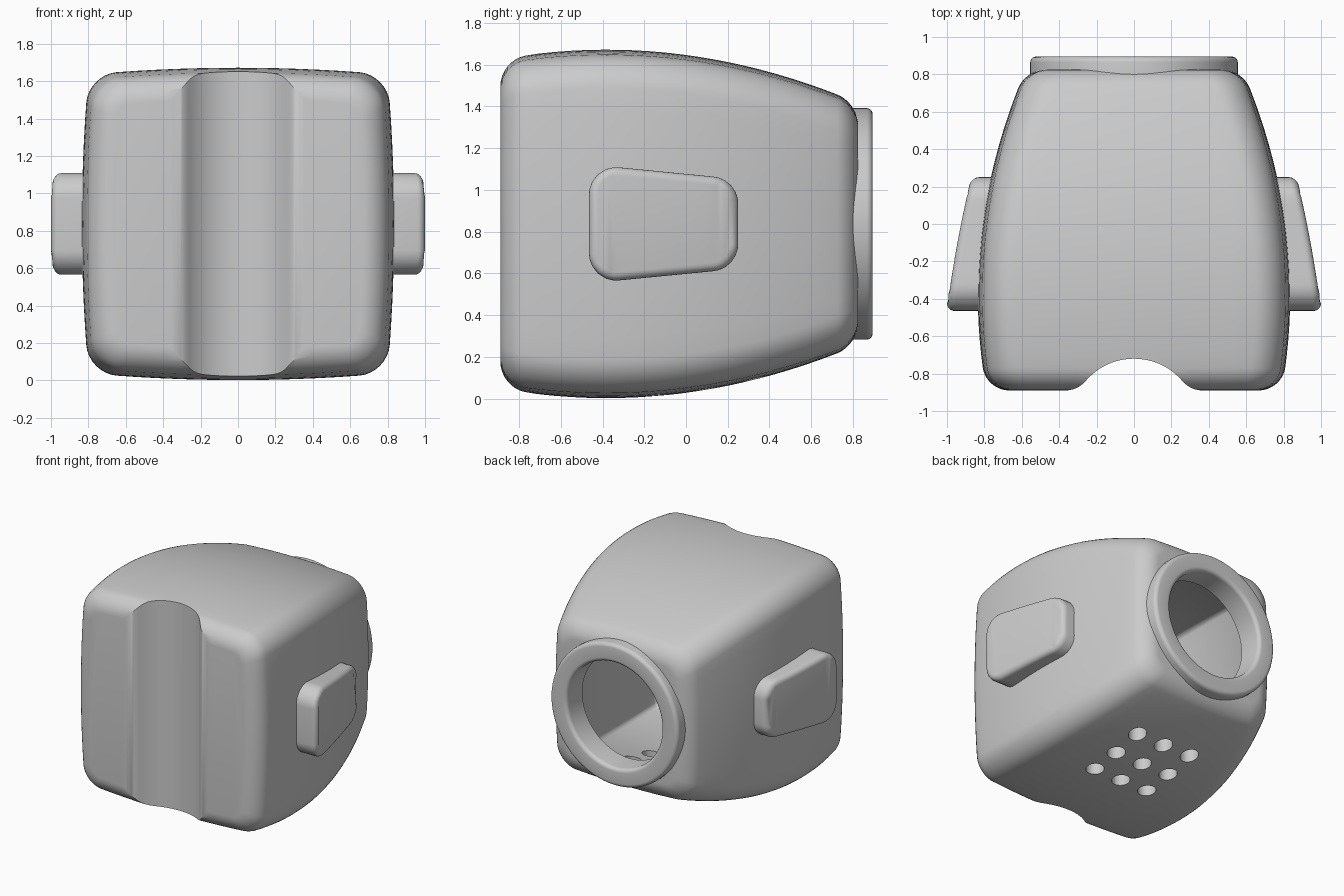
import bpy, bmesh, math
from mathutils import Vector, Matrix

if "Cube" in bpy.data.objects:
    bpy.data.objects.remove(bpy.data.objects["Cube"])

MID = 0.837          # height of the long axis
CROWN = 0.045        # outward bulge of each side

grey = bpy.data.materials.new("plain grey")
grey.use_nodes = True
grey.diffuse_color = (0.6, 0.6, 0.6, 1)
grey.node_tree.nodes["Principled BSDF"].inputs["Base Color"].default_value = (0.6, 0.6, 0.6, 1)


def make_object(name, bm):
    bmesh.ops.recalc_face_normals(bm, faces=bm.faces)
    mesh = bpy.data.meshes.new(name)
    bm.to_mesh(mesh)
    bm.free()
    mesh.materials.append(grey)
    obj = bpy.data.objects.new(name, mesh)
    bpy.context.collection.objects.link(obj)
    return obj


def select_only(obj):
    bpy.ops.object.select_all(action='DESELECT')
    obj.select_set(True)
    bpy.context.view_layer.objects.active = obj


def smooth(obj, angle=35):
    select_only(obj)
    bpy.ops.object.shade_smooth_by_angle(angle=math.radians(angle))


def cut(obj, cutter):
    mod = obj.modifiers.new("cut", 'BOOLEAN')
    mod.operation = 'DIFFERENCE'
    mod.solver = 'EXACT'
    mod.object = cutter
    select_only(obj)
    bpy.ops.object.modifier_apply(modifier=mod.name)
    bpy.data.objects.remove(cutter)


def half_size(y):
    return 0.835 - 0.176 * (y + 0.38) ** 2


def section(y, half, radius):
    """Rounded square with crowned sides, across the long axis."""
    w = half / (1 + CROWN)
    flat, pts = w - radius, []
    for k in range(4):
        turn = Matrix.Rotation(k * math.pi / 2, 2)
        side = [Vector((w, flat * (i / 6 - 1))) for i in range(12)]
        arc = [Vector((flat + radius * math.cos(a), flat + radius * math.sin(a)))
               for a in (j * math.pi / 16 for j in range(8))]
        pts += [turn @ p for p in side + arc]
    return [(p.x * (1 + CROWN * (1 - (p.y / w) ** 2)), y,
             MID + p.y * (1 + CROWN * (1 - (p.x / w) ** 2))) for p in pts]


def tapered_box(name, front, back, wall, radius, front_fillet, back_fillet):
    """Loft of sections, with both ends rounded over."""
    start, end = front + front_fillet, back - back_fillet
    quarter = [(math.sin(i * math.pi / 16), 1 - math.cos(i * math.pi / 16)) for i in range(9)]
    rows = [(start - front_fillet * s, front_fillet * c) for s, c in reversed(quarter)]
    rows += [(start + (end - start) * i / 20, 0) for i in range(1, 20)]
    rows += [(end + back_fillet * s, back_fillet * c) for s, c in quarter]
    bm = bmesh.new()
    rings = []
    for y, inset in rows:
        pts = section(y, half_size(y) - wall - inset, max(radius - 0.7 * inset, 0.01))
        rings.append([bm.verts.new(p) for p in pts])
    for a, b in zip(rings, rings[1:]):
        for i in range(len(a)):
            j = (i + 1) % len(a)
            bm.faces.new((a[i], a[j], b[j], b[i]))
    bm.faces.new(rings[0])
    bm.faces.new(rings[-1])
    return make_object(name, bm)


def prism(name, outline, offset):
    bm = bmesh.new()
    face = bm.faces.new([bm.verts.new(p) for p in outline])
    res = bmesh.ops.extrude_face_region(bm, geom=[face])
    moved = [v for v in res["geom"] if isinstance(v, bmesh.types.BMVert)]
    bmesh.ops.translate(bm, verts=moved, vec=offset)
    return make_object(name, bm)


def circle(radius, count):
    return [(radius * math.cos(2 * math.pi * i / count),
             radius * math.sin(2 * math.pi * i / count)) for i in range(count)]


# Hollow housing
housing = tapered_box("housing", -0.89, 0.825, 0, 0.15, 0.12, 0.1)
cut(housing, tapered_box("cavity", -0.6, 0.705, 0.12, 0.03, 0.02, 0.02))

# Upright channel down the front, with softened lips
bowl, lip = 0.34, 0.14
reach = math.acos((bowl - 0.17 + lip) / (bowl + lip))
lip_x = (bowl + lip) * math.sin(reach)
half = [(bowl * math.sin(reach * i / 10), -0.72 - bowl + bowl * math.cos(reach * i / 10))
        for i in range(11)]
half += [(lip_x - lip * math.sin(reach * (1 - i / 6)), -0.89 + lip - lip * math.cos(reach * (1 - i / 6)))
         for i in range(1, 6)]
half += [(lip_x, -0.8905), (lip_x, -1.2)]
channel = half + [(-x, y) for x, y in half[:0:-1]]
cut(housing, prism("channel", [(x, y, -0.3) for x, y in channel], (0, 0, 2.5)))

# Round opening at the back
cut(housing, prism("opening", [(x, 0.5, MID + z) for x, z in circle(0.43, 64)], (0, 0.8, 0)))

# Three by three vent holes in the underside
for col in (-1, 0, 1):
    for row in (-1, 0, 1):
        pts = [(x + 0.24 * col, y + 0.09 + 0.235 * row, -0.2) for x, y in circle(0.066, 24)]
        cut(housing, prism("vent", pts, (0, 0, 0.55)))
smooth(housing)

# Collar lining the opening
bm = bmesh.new()
profile = [(0.41, 0.7)]
for cx, start in ((0.44, math.pi), (0.525, math.pi / 2)):
    for i in range(6):
        a = start - i * math.pi / 10
        profile.append((cx + 0.03 * math.cos(a), 0.865 + 0.03 * math.sin(a)))
profile += [(0.555, 0.76), (0.45, 0.7)]
verts = [bm.verts.new((r, y, MID)) for r, y in profile]
edges = [bm.edges.new((verts[i - 1], verts[i])) for i in range(len(verts))]
bmesh.ops.spin(bm, geom=verts + edges, cent=(0, 0, MID), axis=(0, 1, 0),
               angle=2 * math.pi, steps=72)
bmesh.ops.remove_doubles(bm, verts=bm.verts, dist=0.0005)
smooth(make_object("collar", bm))


def rounded_outline(corners, radius, steps=6):
    pts = []
    for i, corner in enumerate(corners):
        c = Vector(corner)
        p = (Vector(corners[i - 1]) - c).normalized()
        n = (Vector(corners[(i + 1) % len(corners)]) - c).normalized()
        half_angle = p.angle(n) / 2
        centre = c + (p + n).normalized() * radius / math.sin(half_angle)
        a = (c + p * radius / math.tan(half_angle) - centre).normalized()
        b = (c + n * radius / math.tan(half_angle) - centre).normalized()
        pts += [centre + radius * a.lerp(b, k / steps).normalized() for k in range(steps + 1)]
    return pts


# Side pads, following the curve of the housing
for name, side in (("left_pad", 1), ("right_pad", -1)):
    corners = [(-0.465, 0.285), (-0.465, -0.285), (0.25, -0.215), (0.25, 0.215)]
    outline = [(side * 0.74, p.x, MID + p.y) for p in rounded_outline(corners, 0.13)]
    pad = prism(name, outline, (side * 0.2, 0, 0))
    bm = bmesh.new()
    bm.from_mesh(pad.data)
    for i in range(1, 10):
        bmesh.ops.bisect_plane(bm, geom=bm.verts[:] + bm.edges[:] + bm.faces[:], dist=0.002,
                               plane_co=(0, -0.465 + 0.0715 * i, 0), plane_no=(0, 1, 0))
    for v in bm.verts:
        if abs(v.co.x) > 0.9:
            t = (v.co.y + 0.465) / 0.715
            v.co.x = side * (1 - 0.085 * t - 0.045 * t * t)
    rim = [e for e in bm.edges if len(e.link_faces) == 2
           and all(abs(v.co.x) > 0.8 for v in e.verts) and e.calc_face_angle() > 0.8]
    bmesh.ops.bevel(bm, geom=rim, offset=0.04, segments=5, profile=0.5, affect='EDGES')
    bm.to_mesh(pad.data)
    bm.free()
    smooth(pad)
